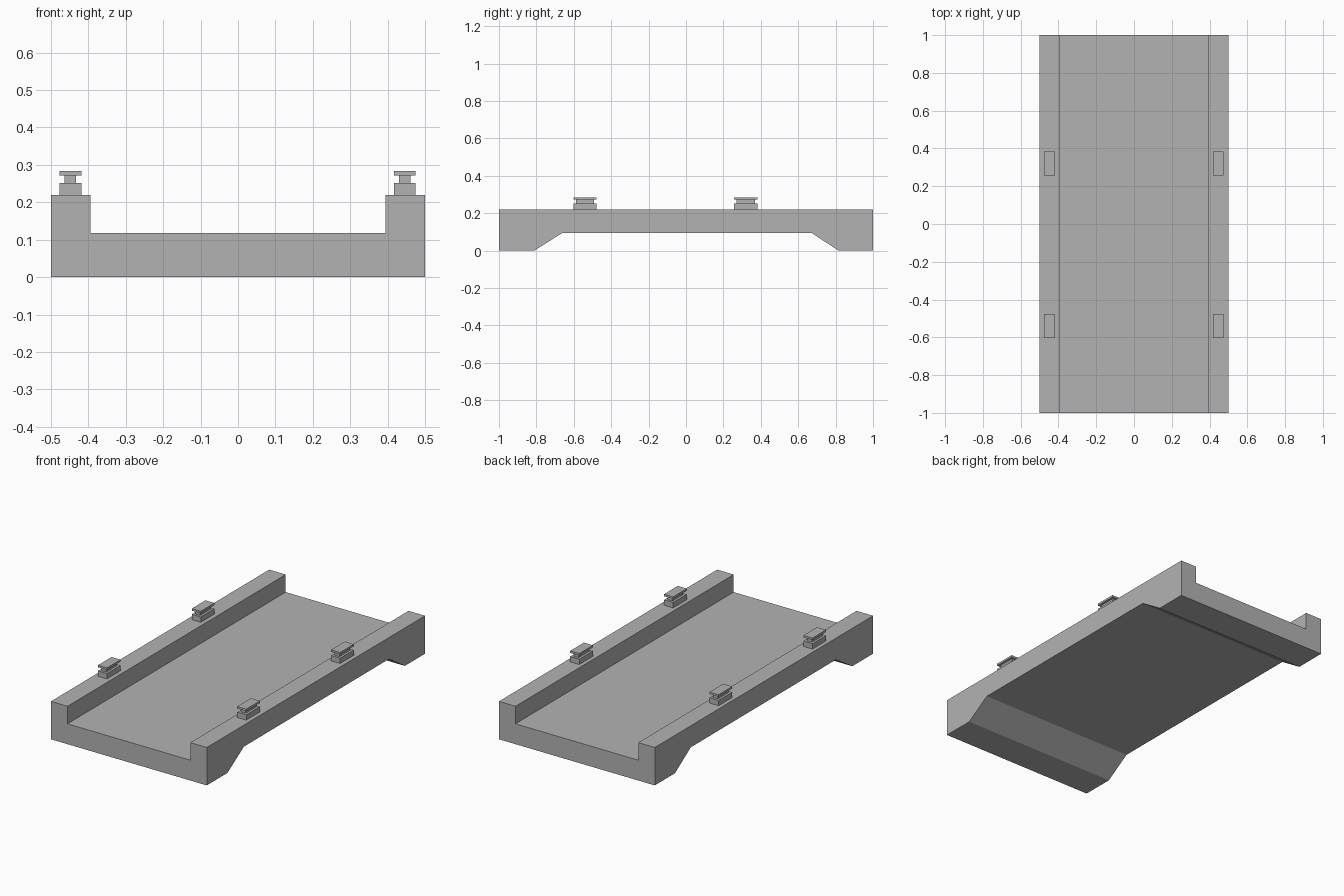
import bpy
import bmesh
from math import radians
from mathutils import Matrix, Vector

cube = bpy.data.objects.get("Cube")
if cube:
    bpy.data.objects.remove(cube, do_unlink=True)

GREY = (0.45, 0.45, 0.45, 1.0)
mat = bpy.data.materials.new("concrete grey")
mat.use_nodes = True
mat.diffuse_color = GREY
mat.node_tree.nodes["Principled BSDF"].inputs["Base Color"].default_value = GREY


def finish(name, bm):
    bmesh.ops.recalc_face_normals(bm, faces=bm.faces[:])
    mesh = bpy.data.meshes.new(name)
    bm.to_mesh(mesh)
    bm.free()
    mesh.materials.append(mat)
    obj = bpy.data.objects.new(name, mesh)
    bpy.context.collection.objects.link(obj)
    return obj


def add_box(bm, center, size):
    matrix = Matrix.Translation(center) @ Matrix.Diagonal((*size, 1.0))
    bmesh.ops.create_cube(bm, size=1.0, matrix=matrix)


# Bridge deck: channel section lofted along its length over a raised underside
HALF_WIDTH, INNER = 0.5, 0.394
DECK_Z, WALL_Z, ARCH_Z = 0.118, 0.22, 0.095
stations = [(-1, 0), (-0.81, 0), (-0.66, ARCH_Z),
            (0.67, ARCH_Z), (0.815, 0), (1, 0)]

bm = bmesh.new()
rings = []
for y, under in stations:
    half = [(HALF_WIDTH, under), (HALF_WIDTH, WALL_Z), (INNER, WALL_Z), (INNER, DECK_Z)]
    section = half + [(-x, z) for x, z in reversed(half)]
    rings.append([bm.verts.new((x, y, z)) for x, z in section])
for a, b in zip(rings, rings[1:]):
    for i in range(len(a)):
        j = (i + 1) % len(a)
        bm.faces.new((a[i], a[j], b[j], b[i]))
bm.faces.new(rings[0])
bm.faces.new(rings[-1])
bmesh.ops.dissolve_limit(bm, angle_limit=radians(1), verts=bm.verts[:], edges=bm.edges[:])
finish("bridge_deck", bm)

# Mounting posts: base block, narrow neck and cap plate on each side wall
layers = [  # width, length, bottom, top
    (0.058, 0.125, WALL_Z, 0.251),
    (0.031, 0.098, 0.251, 0.272),
    (0.058, 0.125, 0.272, 0.284),
]
for side, x in (("right", -0.448), ("left", 0.446)):
    for end, y in (("front", -0.54), ("back", 0.32)):
        bm = bmesh.new()
        for width, length, bottom, top in layers:
            add_box(bm, Vector((x, y, (bottom + top) / 2)), (width, length, top - bottom))
        finish(f"{end}_{side}_post", bm)
